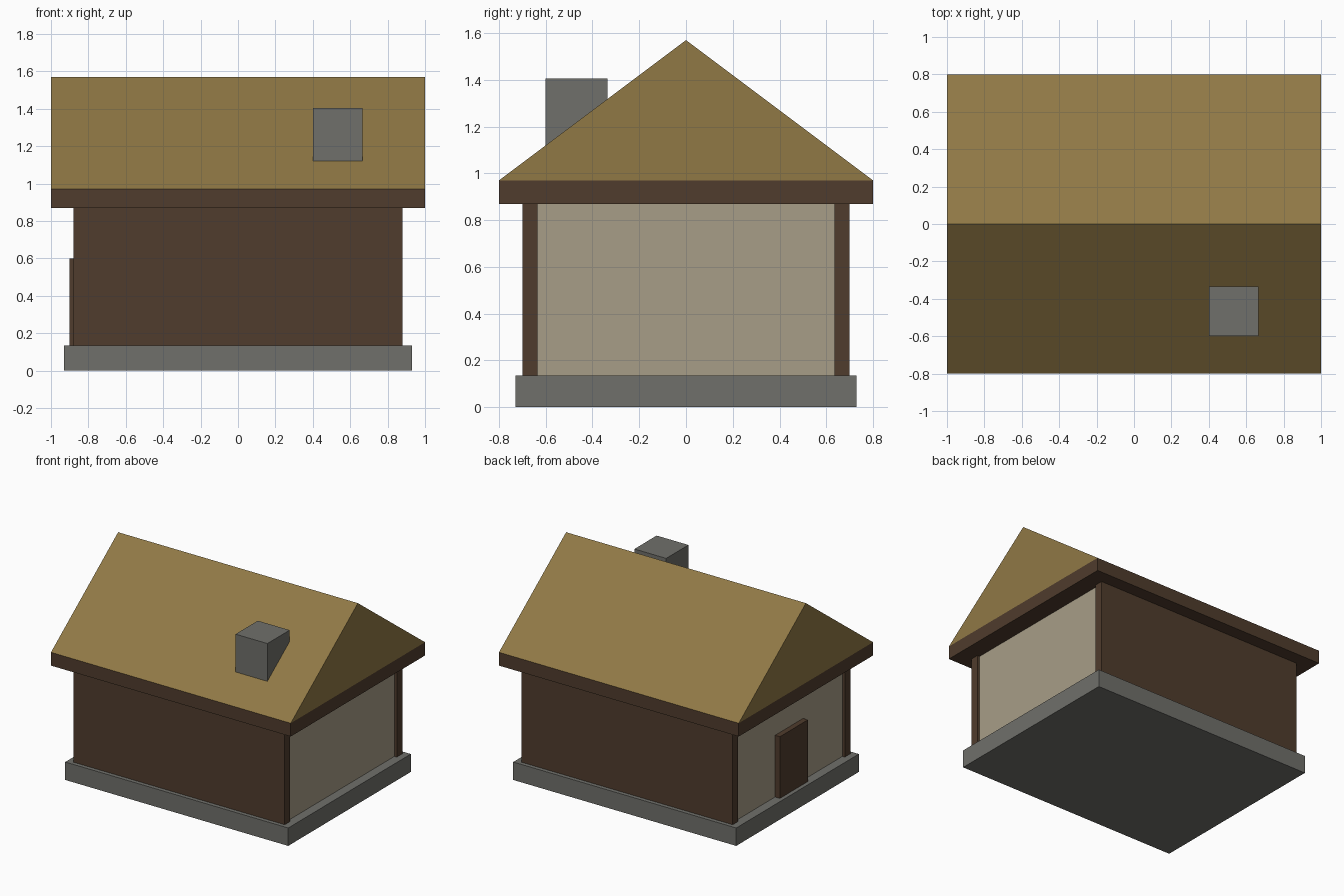
import bpy

if "Cube" in bpy.data.objects:
    bpy.data.objects.remove(bpy.data.objects["Cube"])


def material(name, rgb):
    m = bpy.data.materials.new(name)
    m.diffuse_color = (*rgb, 1)
    m.use_nodes = True
    m.node_tree.nodes["Principled BSDF"].inputs["Base Color"].default_value = m.diffuse_color
    return m


STONE = material("stone", (0.16, 0.16, 0.145))
WOOD = material("dark_wood", (0.08, 0.045, 0.026))
PLASTER = material("plaster", (0.39, 0.34, 0.245))
THATCH = material("thatch", (0.28, 0.19, 0.06))


def mesh_object(name, verts, faces, mat):
    me = bpy.data.meshes.new(name)
    me.from_pydata(verts, [], faces)
    me.materials.append(mat)
    ob = bpy.data.objects.new(name, me)
    bpy.context.collection.objects.link(ob)
    return ob


def box(name, xs, ys, zs, mat):
    verts = [(x, y, z) for x in xs for y in ys for z in zs]
    faces = [(0, 1, 3, 2), (4, 6, 7, 5), (0, 4, 5, 1),
             (2, 3, 7, 6), (0, 2, 6, 4), (1, 5, 7, 3)]
    return mesh_object(name, verts, faces, mat)


# Stone foundation
box("foundation", (-0.93, 0.93), (-0.73, 0.73), (0, 0.135), STONE)

# Plastered core, showing at the two gable ends
box("plaster_walls", (-0.86, 0.86), (-0.635, 0.635), (0.135, 0.87), PLASTER)

# Long timber walls, standing slightly proud at the ends
for name, ys in (("front_wall", (-0.70, -0.635)), ("back_wall", (0.635, 0.70))):
    box(name, (-0.88, 0.88), ys, (0.135, 0.87), WOOD)

# Door on the left end
box("door", (-0.90, -0.86), (-0.167, 0.167), (0.135, 0.60), WOOD)

# Eaves slab under the roof
box("eaves", (-1, 1), (-0.8, 0.8), (0.87, 0.97), WOOD)

# Gabled roof: triangular profile swept along x
profile = [(-0.8, 0.97), (0.8, 0.97), (0, 1.57)]
mesh_object("roof", [(x, y, z) for x in (-1, 1) for y, z in profile],
            [(2, 1, 0), (3, 4, 5), (0, 1, 4, 3), (1, 2, 5, 4), (2, 0, 3, 5)], THATCH)

# Chimney on the front slope
box("chimney", (0.40, 0.665), (-0.60, -0.335), (1.05, 1.405), STONE)
